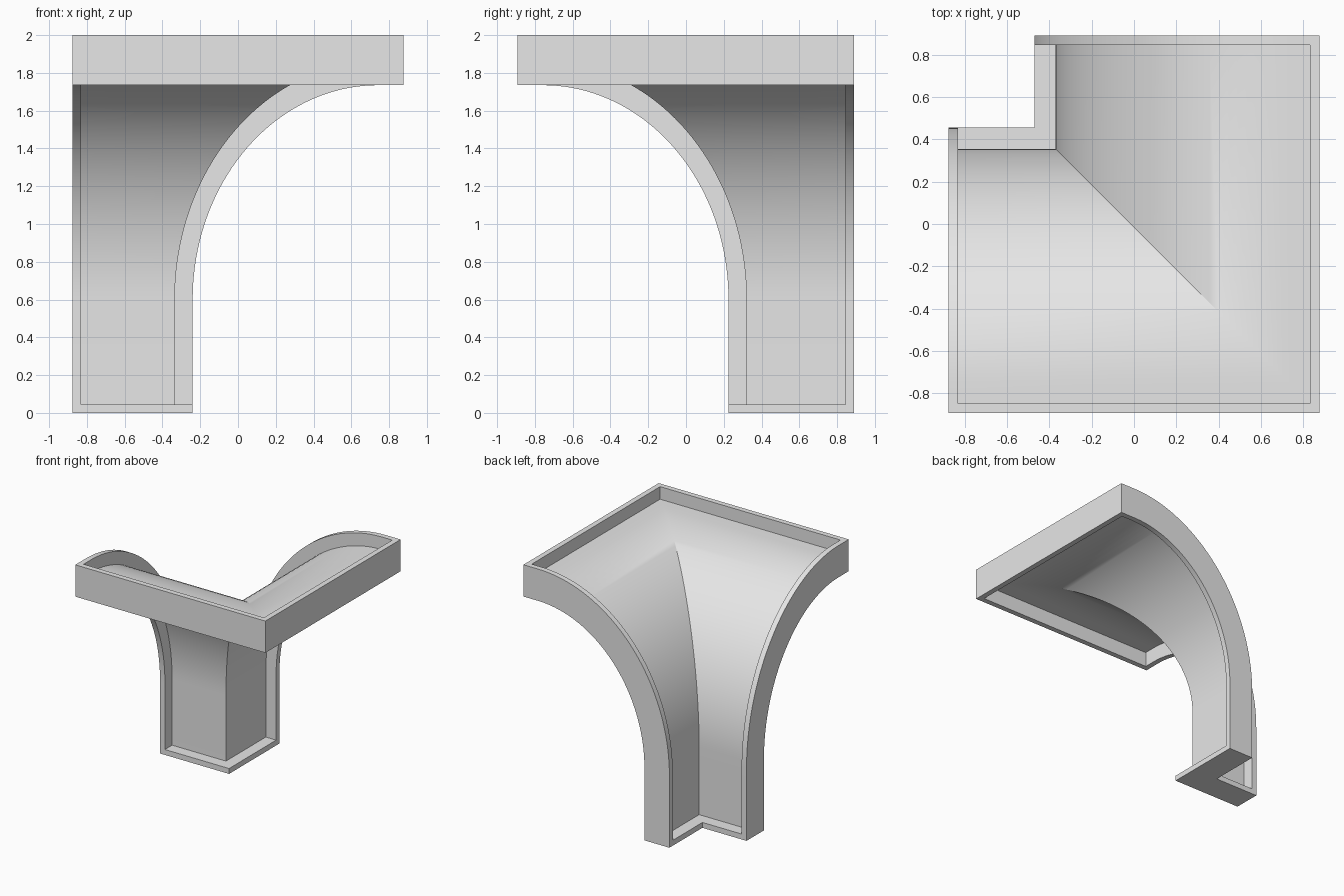
import bpy
import bmesh
import math

cube = bpy.data.objects.get("Cube")
if cube:
    bpy.data.objects.remove(cube, do_unlink=True)

# Overall sizes
X_END, Y_END = -0.877, 0.89    # free ends of the two wings
SHIFT = 0.0075                 # small offset of the mitre line
RIM = 0.045                    # thickness of plates, frame and base
U_END = 0.8845                 # outer face of the top frame
SPRING, U_TOP = 0.6, 0.75      # where the arch starts and becomes level
FRAME_LOW, TOP = 1.735, 2.0
WIDE, NARROW = -0.4625, -0.2325  # back and front of the foot
SEGMENTS = 40

grey = bpy.data.materials.new("plain grey")
grey.use_nodes = True
grey.diffuse_color = (0.8, 0.8, 0.8, 1)
grey.node_tree.nodes["Principled BSDF"].inputs["Base Color"].default_value = (0.8, 0.8, 0.8, 1)


def arch(u_foot, z_top):
    """Profile line: upright foot, quarter ellipse, level end."""
    pts = [(u_foot, RIM)]
    for i in range(SEGMENTS + 1):
        a = math.pi / 2 * i / SEGMENTS
        pts.append((U_TOP - (U_TOP - u_foot) * math.cos(a),
                    SPRING + (z_top - SPRING) * math.sin(a)))
    return pts + [(U_END - RIM, z_top)]


# Stations place a profile point on one wing, or on the mitre between them
def back_wing(y):
    return lambda u, z: (u - SHIFT, y, z)


def right_wing(x):
    return lambda u, z: (x, -u - SHIFT, z)


def mitre(u, z):
    return (u - SHIFT, -u - SHIFT, z)


def sweep(name, line_a, line_b, stations):
    """Sweep the band between two profile lines through the stations."""
    bm = bmesh.new()
    n = len(line_a)
    loop = line_a + line_b[::-1]
    rings = [[bm.verts.new(place(u, z)) for u, z in loop] for place in stations]
    count = len(loop)
    for r, s in zip(rings, rings[1:]):
        for i in range(count):
            j = (i + 1) % count
            bm.faces.new((r[i], r[j], s[j], s[i]))
    for ring in (rings[0], rings[-1]):
        for i in range(n - 1):
            bm.faces.new((ring[i], ring[i + 1], ring[count - 2 - i], ring[count - 1 - i]))
    bmesh.ops.recalc_face_normals(bm, faces=bm.faces)
    mesh = bpy.data.meshes.new(name)
    bm.to_mesh(mesh)
    bm.free()
    mesh.materials.append(grey)
    obj = bpy.data.objects.new(name, mesh)
    bpy.context.collection.objects.link(obj)
    bpy.ops.object.select_all(action='DESELECT')
    obj.select_set(True)
    bpy.context.view_layer.objects.active = obj
    bpy.ops.object.shade_smooth_by_angle(angle=math.radians(30))
    return obj


whole = [back_wing(Y_END), mitre, right_wing(X_END)]
between = [back_wing(Y_END - RIM), mitre, right_wing(X_END + RIM)]

# Curved sheet, mitred along the diagonal
sweep("vault_sheet", arch(-0.3625, 1.895), arch(-0.3275, 1.86), between)

# Arched plates closing the two free ends
upper, lower = arch(WIDE, TOP), arch(NARROW, FRAME_LOW)
sweep("back_arch_plate", upper, lower, [back_wing(Y_END), back_wing(Y_END - RIM)])
sweep("right_arch_plate", upper, lower, [right_wing(X_END), right_wing(X_END + RIM)])

# Frame along the top and angled foot plate
sweep("top_frame", [(U_END - RIM, FRAME_LOW), (U_END - RIM, TOP)],
      [(U_END, FRAME_LOW), (U_END, TOP)], whole)
sweep("foot_plate", [(WIDE, 0), (WIDE, RIM)], [(NARROW, 0), (NARROW, RIM)], whole)
